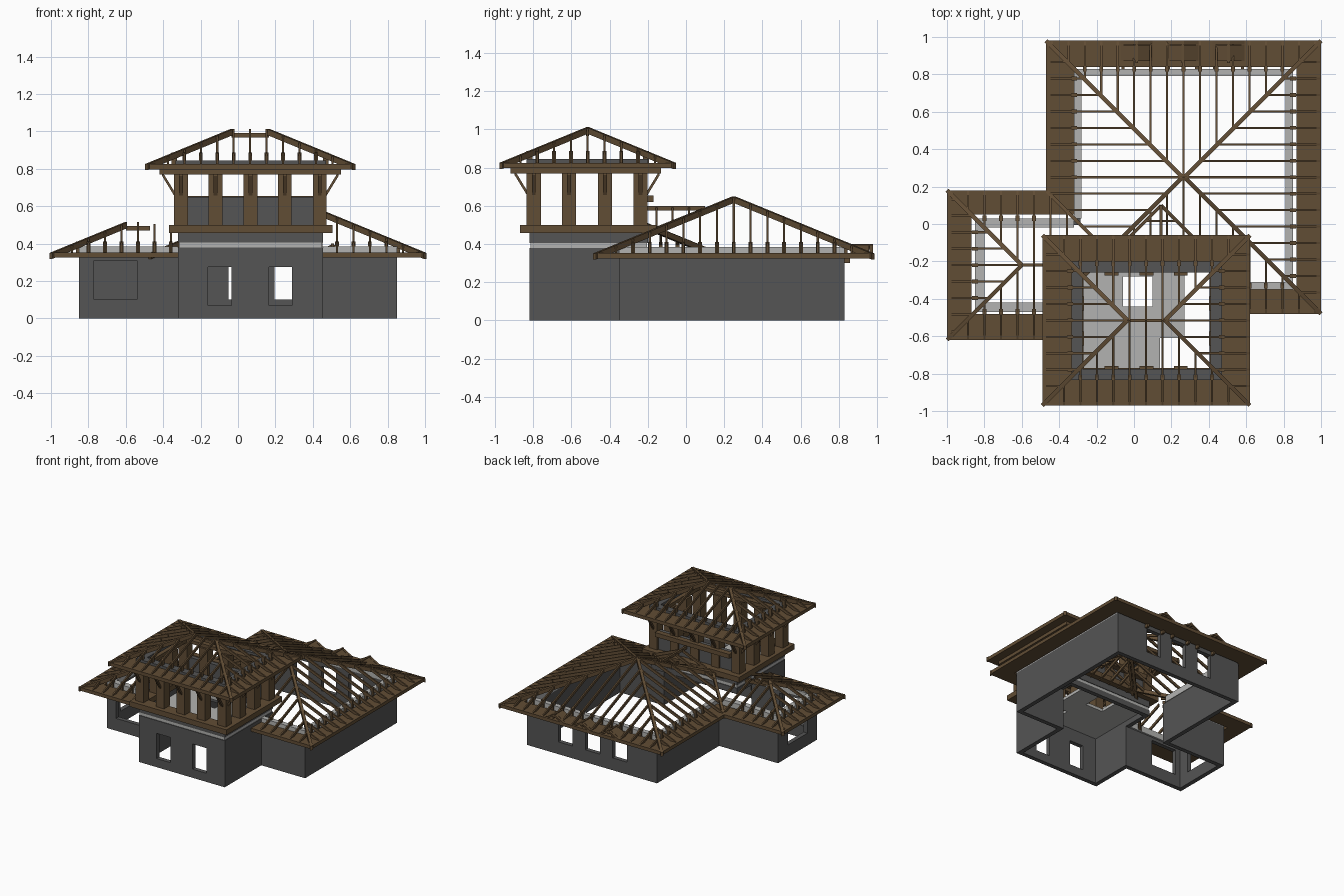
import bpy, bmesh
from mathutils import Vector, Matrix

if "Cube" in bpy.data.objects:
    bpy.data.objects.remove(bpy.data.objects["Cube"])

# ---------- materials ----------
def mat(name, rgb):
    m = bpy.data.materials.new(name)
    m.diffuse_color = (*rgb, 1)
    m.use_nodes = True
    m.node_tree.nodes["Principled BSDF"].inputs["Base Color"].default_value = m.diffuse_color
    return m

WOOD = mat("brown timber", (0.12, 0.074, 0.035))
WALL = mat("dark grey wall", (0.09, 0.09, 0.09))
PALE = mat("pale grey concrete", (0.45, 0.45, 0.44))
SLOPE = 0.41


class Part:
    """Collects boxes and beams into one named object."""
    def __init__(self, name, material):
        self.name, self.mat, self.bm = name, material, bmesh.new()

    def box(self, x0, x1, y0, y1, z0, z1):
        m = Matrix.Translation(((x0 + x1) / 2, (y0 + y1) / 2, (z0 + z1) / 2)) @ \
            Matrix.Diagonal((abs(x1 - x0), abs(y1 - y0), abs(z1 - z0), 1))
        bmesh.ops.create_cube(self.bm, size=1, matrix=m)

    def beam(self, p, q, w, h):
        """Sloping beam whose top edge runs p to q, with upright ends."""
        p, q = Vector(p), Vector(q)
        d = q - p
        if d.length < 0.02:
            return
        s = Vector((-d.y, d.x, 0)).normalized() * w / 2
        dn = Vector((0, 0, -h))
        a, b = [[self.bm.verts.new(e + o) for o in (s, -s, dn - s, dn + s)] for e in (p, q)]
        fs = [self.bm.faces.new(a), self.bm.faces.new(b[::-1])]
        for i in range(4):
            j = (i + 1) % 4
            fs.append(self.bm.faces.new((a[i], b[i], b[j], a[j])))
        bmesh.ops.recalc_face_normals(self.bm, faces=fs)

    def ring(self, x0, x1, y0, y1, z0, z1, t):
        self.box(x0, x1, y0, y0 + t, z0, z1)
        self.box(x0, x1, y1 - t, y1, z0, z1)
        self.box(x0, x0 + t, y0 + t, y1 - t, z0, z1)
        self.box(x1 - t, x1, y0 + t, y1 - t, z0, z1)

    def wall(self, axis, a, b, c0, c1, z1, holes=()):
        """Wall from a to b along an axis, with openings (start, end, sill, head)."""
        def put(u0, u1, z0, zt):
            if axis == 'x':
                self.box(u0, u1, c0, c1, z0, zt)
            else:
                self.box(c0, c1, u0, u1, z0, zt)
        u = a
        for h0, h1, s, t in holes:
            put(u, h0, 0, z1)
            put(h0, h1, 0, s)
            put(h0, h1, t, z1)
            u = h1
        put(u, b, 0, z1)

    def done(self):
        me = bpy.data.meshes.new(self.name)
        self.bm.to_mesh(me)
        self.bm.free()
        me.materials.append(self.mat)
        bpy.context.collection.objects.link(bpy.data.objects.new(self.name, me))


# ---------- ground floor walls ----------
T = 0.035
GABLETS = (0.015, 0.26, 0.505)
w = Part("ground_walls", WALL)
w.wall('x', -0.32, 0.85, 0.83 - T, 0.83, 0.335, [(c - 0.065, c + 0.065, 0.10, 0.30) for c in GABLETS])
w.wall('y', -0.35, 0.83 - T, 0.85 - T, 0.85, 0.335)
w.wall('x', 0.455, 0.85 - T, -0.35, -0.35 + T, 0.335)
w.wall('y', 0.03, 0.83 - T, -0.32, -0.32 + T, 0.335)
w.wall('x', -0.85, -0.32 + T, 0.03 - T, 0.03, 0.335)
w.wall('y', -0.47, 0.03 - T, -0.85, -0.85 + T, 0.335, [(-0.35, -0.10, 0.10, 0.31)])
w.wall('x', -0.85 + T, -0.32, -0.47, -0.47 + T, 0.335, [(-0.77, -0.54, 0.10, 0.31)])
w.wall('x', -0.32, 0.455, -0.82, -0.82 + T, 0.335, [(-0.16, -0.035, 0.07, 0.275), (0.165, 0.29, 0.07, 0.275)])
w.wall('y', -0.82 + T, -0.47 + T, -0.32, -0.32 + T, 0.335)
w.wall('y', -0.82 + T, -0.35 + T, 0.455 - T, 0.455, 0.335)
w.done()

# ---------- pale plates on the wall tops ----------
p = Part("wall_plates", PALE)
p.box(-0.32, 0.85, 0.79, 0.83, 0.335, 0.385)
p.box(0.81, 0.85, -0.35, 0.79, 0.335, 0.385)
p.box(0.455, 0.81, -0.35, -0.31, 0.335, 0.385)
p.box(-0.32, -0.28, 0.03, 0.79, 0.335, 0.385)
p.box(-0.85, -0.32, -0.02, 0.03, 0.335, 0.385)
p.box(-0.85, -0.32, -0.47, -0.42, 0.335, 0.385)
p.box(-0.85, -0.80, -0.42, -0.02, 0.335, 0.385)
p.done()

# ---------- tower base and floor ----------
t = Part("tower_band", WALL)
t.ring(-0.32, 0.455, -0.82, -0.20, 0.335, 0.38, T)
t.ring(-0.32, 0.455, -0.82, -0.20, 0.405, 0.457, T)
t.box(-0.27, 0.40, -0.25, -0.215, 0.457, 0.65)          # back parapet
t.ring(-0.335, 0.47, -0.835, -0.20, 0.825, 0.845, 0.06)  # plate over the columns
t.done()
f = Part("tower_floor", PALE)
f.ring(-0.315, 0.45, -0.815, -0.205, 0.38, 0.405, T)
f.box(-0.28, 0.14, -0.78, -0.44, 0.38, 0.405)
f.box(-0.28, -0.06, -0.44, -0.24, 0.38, 0.405)
f.box(0.10, 0.14, -0.44, -0.24, 0.38, 0.405)
f.box(0.14, 0.27, -0.61, -0.24, 0.38, 0.405)
f.box(-0.06, 0.10, -0.28, -0.24, 0.38, 0.405)
f.done()

# ---------- tower frame: beams, columns, brackets ----------
b = Part("tower_beams", WOOD)
b.ring(-0.37, 0.505, -0.87, -0.155, 0.457, 0.50, 0.10)
b.ring(-0.42, 0.55, -0.92, -0.13, 0.77, 0.797, 0.03)
b.ring(-0.34, 0.475, -0.835, -0.20, 0.77, 0.797, 0.06)
b.box(-0.27, 0.40, -0.215, -0.17, 0.62, 0.655)
b.done()
XS = (-0.305, -0.12, 0.067, 0.25, 0.437)
YS = (-0.797, -0.612, -0.425, -0.238)
c = Part("tower_columns", WOOD)
k = Part("tower_brackets", WOOD)
for i, x in enumerate(XS):
    for j, y in enumerate(YS):
        ex, ey = i in (0, 4), j in (0, 3)
        if not (ex or ey):
            continue
        c.box(x - 0.037, x + 0.037, y - 0.037, y + 0.037, 0.50, 0.77)
        if ex:
            s = -1 if i == 0 else 1
            k.beam((x + s * 0.03, y, 0.67), (x + s * 0.10, y, 0.785), 0.02, 0.025)
        if ey:
            s = -1 if j == 0 else 1
            k.beam((x, y + s * 0.03, 0.67), (x, y + s * 0.10, 0.785), 0.02, 0.025)
c.done()
k.done()

# ---------- flat eaves ----------
e = Part("lower_eaves", WOOD)
Z0, Z1 = 0.325, 0.352
e.box(-0.47, 1.0, 0.84, 0.98, Z0, Z1)
e.box(0.87, 1.0, -0.48, 0.84, Z0, Z1)
e.box(0.455, 0.87, -0.48, -0.35, Z0, Z1)
e.box(-0.47, -0.31, 0.05, 0.84, Z0, Z1)
e.box(-1.0, -0.47, 0.05, 0.18, Z0, Z1)
e.box(-1.0, -0.87, -0.62, 0.05, Z0, Z1)
e.box(-0.87, -0.32, -0.62, -0.48, Z0, Z1)
e.done()
e = Part("tower_eaves", WOOD)
e.ring(-0.49, 0.62, -0.97, -0.06, 0.797, 0.825, 0.155)
e.done()


# ---------- hipped roof framing ----------
def hip_roof(name, x0, x1, y0, y1, z, sides, clip=None, over=0.15, step=0.088):
    """Rafters, hip beams, ridge and short posts; clip(side, u) gives the start run or None."""
    r = Part(name, WOOD)
    hx, hy = (x1 - x0) / 2, (y1 - y0) / 2
    run = min(hx, hy)
    def pt(side, u, d):
        return {'L': (x0 + d, u), 'R': (x1 - d, u), 'F': (u, y0 + d), 'B': (u, y1 - d)}[side]
    for side in sides:
        lo, hi = (y0, y1) if side in 'LR' else (x0, x1)
        n = int((hi - lo) / 2 / step)
        for i in range(-n, n + 1):
            u = (lo + hi) / 2 + i * step
            end = min(u - lo, hi - u, run)
            start = clip(side, u) if clip else 0
            if start is None or end - start < 0.03:
                continue
            r.beam((*pt(side, u, start), z + start * SLOPE), (*pt(side, u, end), z + end * SLOPE), 0.011, 0.024)
            if start == 0 and end > over:       # post over the wall line
                a, q = pt(side, u, over - 0.015), pt(side, u, over + 0.015)
                r.beam((*a, z + over * SLOPE), (*q, z + over * SLOPE), 0.02, over * SLOPE)
    zt = z + run * SLOPE
    for cx, sx, sl in ((x0, 1, 'L'), (x1, -1, 'R')):
        for cy, sy, sf in ((y0, 1, 'F'), (y1, -1, 'B')):
            if sl in sides and sf in sides:
                r.beam((cx, cy, z), (cx + sx * run, cy + sy * run, zt), 0.022, 0.032)
    if hx > run:                                # ridge
        r.beam((x0 + run, (y0 + y1) / 2, zt - 0.02), (x1 - run, (y0 + y1) / 2, zt - 0.02), 0.016, 0.025)
    return r


hip_roof("tower_roof", -0.49, 0.62, -0.97, -0.06, 0.825, "LRFB").done()


def main_clip(side, u):
    if side == 'L' and u < 0.18:                # start at the valley with the wing
        return 0.18 - u if u > -0.18 else None
    if side == 'F' and u < 0.47:                # stop at the tower
        return 0.29
    return 0


m = hip_roof("main_roof", -0.47, 1.0, -0.48, 0.98, 0.35, "LRFB", main_clip)
m.beam((-0.47, 0.18, 0.35), (-0.10, -0.19, 0.50), 0.02, 0.03)     # wing valley
# small saddle between the main roof and the tower
m.beam((0.145, 0.10, 0.60), (0.145, -0.21, 0.60), 0.016, 0.024)
for s in (-1, 1):
    m.beam((0.145, 0.10, 0.59), (0.145 + s * 0.30, -0.20, 0.47), 0.018, 0.026)
    for i in range(1, 4):
        d = i * 0.085
        m.beam((0.145, 0.10 - d, 0.595), (0.145 + s * d, 0.10 - d, 0.595 - d * SLOPE), 0.011, 0.022)
m.done()


def wing_clip(side, u):
    if side in 'FB' and u > -0.33:
        return None
    if side == 'B' and u > -0.47:
        return u + 0.47
    return 0


hip_roof("wing_roof", -1.0, -0.07, -0.62, 0.18, 0.35, "LFB", wing_clip).done()

# ---------- little gables over the back windows ----------
g = Part("back_gablets", WOOD)
for cx in GABLETS:
    for s in (-1, 1):
        for y, wd in ((0.97, 0.02), (0.915, 0.085)):
            g.beam((cx + s * 0.085, y, 0.352), (cx, y, 0.398), wd, 0.014)
        g.box(cx + s * 0.075 - 0.008, cx + s * 0.075 + 0.008, 0.83, 0.86, 0.30, 0.33)
    g.beam((cx, 0.98, 0.40), (cx, 0.86, 0.40), 0.014, 0.03)
g.done()
